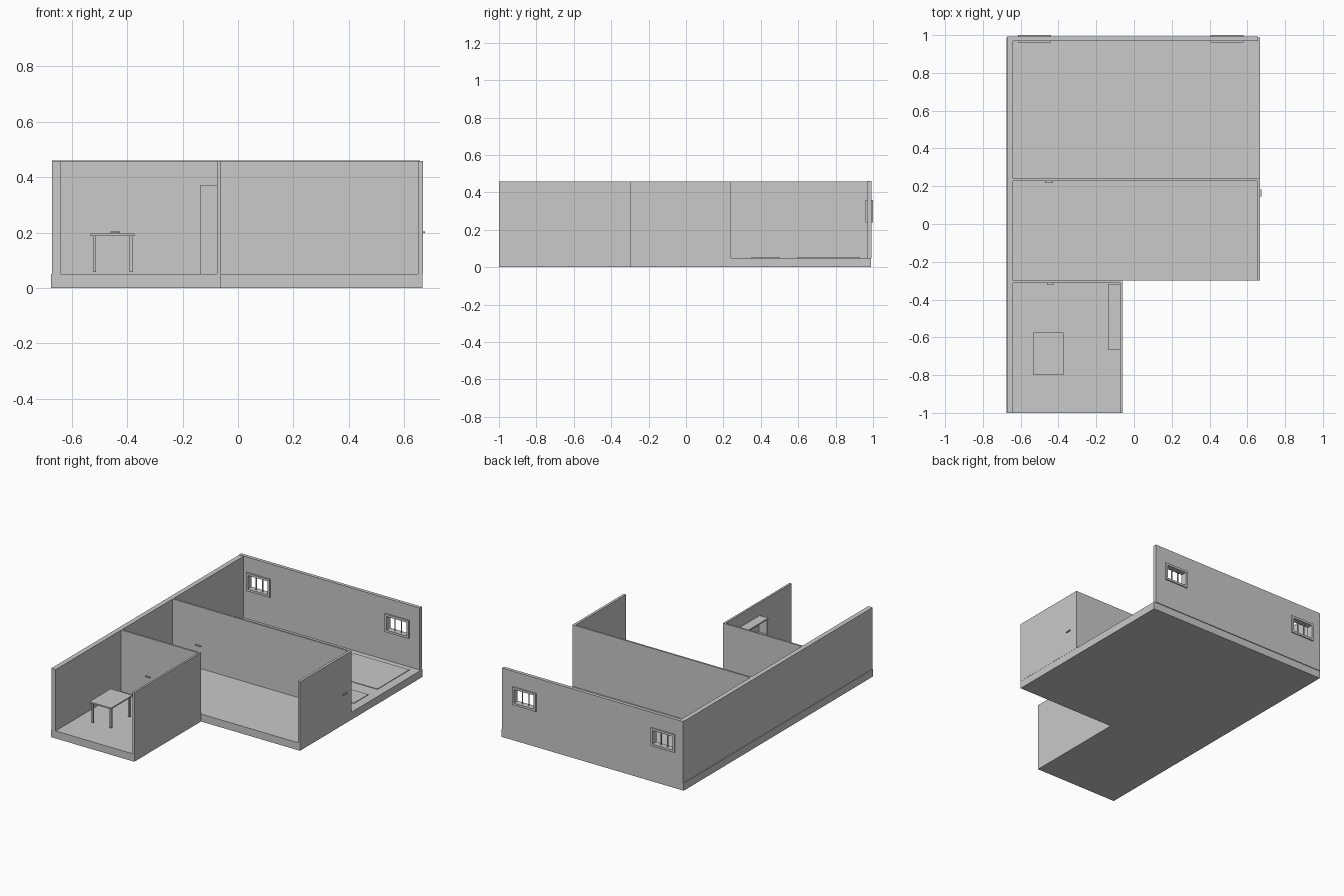
import bpy, bmesh

if "Cube" in bpy.data.objects:
    bpy.data.objects.remove(bpy.data.objects["Cube"])

grey = bpy.data.materials.new("plain_grey")
grey.diffuse_color = (0.588, 0.588, 0.588, 1)
grey.use_nodes = True
grey.node_tree.nodes["Principled BSDF"].inputs["Base Color"].default_value = grey.diffuse_color


def finish(name, bm):
    bmesh.ops.recalc_face_normals(bm, faces=bm.faces)
    me = bpy.data.meshes.new(name)
    bm.to_mesh(me)
    bm.free()
    me.materials.append(grey)
    ob = bpy.data.objects.new(name, me)
    bpy.context.collection.objects.link(ob)
    return ob


def add_box(bm, x, y, z):
    """Box from (min, max) pairs."""
    vs = bmesh.ops.create_cube(bm, size=1)["verts"]
    for v in vs:
        v.co = [(a + b) / 2 + c * (b - a) for c, (a, b) in zip(v.co, (x, y, z))]


def boxes(name, *parts):
    bm = bmesh.new()
    for p in parts:
        add_box(bm, *p)
    return finish(name, bm)


FLOOR, TOP = 0.05, 0.458

# L-shaped floor slab
bm = bmesh.new()
outline = [(-0.675, -1), (-0.062, -1), (-0.062, -0.3), (0.666, -0.3),
           (0.666, 0.988), (-0.675, 0.988)]
base = bm.faces.new([bm.verts.new((x, y, 0)) for x, y in outline])
ext = bmesh.ops.extrude_face_region(bm, geom=[base])["geom"]
bmesh.ops.translate(bm, vec=(0, 0, FLOOR),
                    verts=[v for v in ext if isinstance(v, bmesh.types.BMVert)])
finish("floor_slab", bm)

# Walls
H = (FLOOR, TOP)
boxes("left_wall", ((-0.672, -0.64), (-1, 0.993), H))
boxes("middle_partition", ((-0.64, 0.667), (0.228, 0.24), H))
boxes("front_partition", ((-0.64, -0.062), (-0.312, -0.3), H))
boxes("middle_room_right_wall", ((0.65, 0.667), (-0.3, 0.24), H))
boxes("front_room_right_wall", ((-0.075, -0.062), (-1, -0.3), H))
back = boxes("back_wall", ((-0.672, 0.656), (0.97, 0.993), (FLOOR, 0.461)))

# Windows: opening, frame and bars
for side, x0, x1 in (("left", -0.615, -0.44), ("right", 0.405, 0.58)):
    z0, z1, b = 0.24, 0.36, 0.015
    cutter = boxes(side + "_window_cutter",
                   ((x0 + 0.005, x1 - 0.005), (0.9, 1.1), (z0 + 0.005, z1 - 0.005)))
    cutter.hide_render = True
    cutter.hide_viewport = True
    mod = back.modifiers.new(side + "_opening", 'BOOLEAN')
    mod.operation = 'DIFFERENCE'
    mod.solver = 'EXACT'
    mod.object = cutter
    Y = (0.96, 1.0)
    boxes(side + "_window_frame",
          ((x0, x1), Y, (z0, z0 + b)), ((x0, x1), Y, (z1 - b, z1)),
          ((x0, x0 + b), Y, (z0 + b, z1 - b)), ((x1 - b, x1), Y, (z0 + b, z1 - b)))
    step = (x1 - x0 - 2 * b) / 3
    boxes(side + "_window_bars",
          *[((x0 + b + i * step - 0.0025, x0 + b + i * step + 0.0025),
             (0.977, 0.983), (z0 + b, z1 - b)) for i in (1, 2)])

# Thin floor mats in the back room
for name, y in (("large_floor_mat", (0.595, 0.93)), ("small_floor_mat", (0.35, 0.5))):
    boxes(name, ((0.2, 0.608), y, (FLOOR - 0.001, FLOOR + 0.004)))

# Table
boxes("table_top", ((-0.533, -0.373), (-0.8, -0.575), (0.188, 0.197)))
boxes("table_legs", *[((x - 0.006, x + 0.006), (y - 0.006, y + 0.006), (0.058, 0.188))
                      for x in (-0.518, -0.385) for y in (-0.785, -0.59)])

# Open bookshelf against the right wall of the front room
X, Y0, Y1 = (-0.135, -0.075), -0.665, -0.32
boxes("bookshelf_top", ((-0.138, -0.075), (-0.667, -0.318), (0.363, 0.372)))
boxes("bookshelf_sides", (X, (Y0, Y0 + 0.008), (FLOOR, 0.363)),
      (X, (Y1 - 0.008, Y1), (FLOOR, 0.363)))
boxes("bookshelf_shelves", *[(X, (Y0 + 0.008, Y1 - 0.008), (z, z + 0.008))
                             for z in (0.055, 0.155, 0.26)])

# Door handles
boxes("front_partition_handle", ((-0.46, -0.425), (-0.322, -0.312), (0.198, 0.204)))
boxes("middle_partition_handle", ((-0.47, -0.43), (0.218, 0.228), (0.198, 0.204)))
boxes("outer_handle", ((0.667, 0.674), (0.145, 0.183), (0.198, 0.204)))
